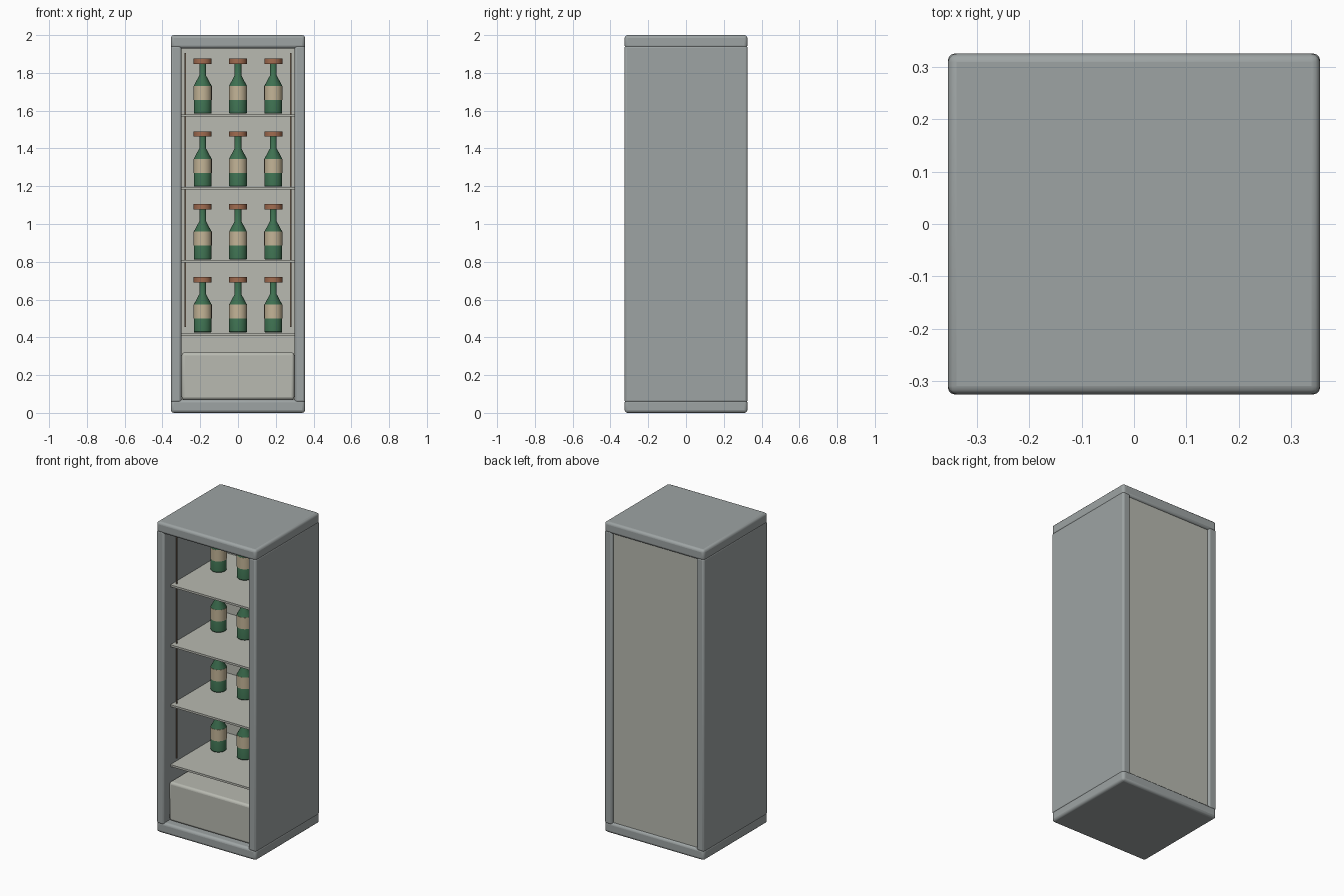
import bpy, math

if "Cube" in bpy.data.objects:
    bpy.data.objects.remove(bpy.data.objects["Cube"])


def material(name, rgb):
    m = bpy.data.materials.new(name)
    m.diffuse_color = (*rgb, 1)
    m.use_nodes = True
    m.node_tree.nodes["Principled BSDF"].inputs["Base Color"].default_value = m.diffuse_color
    return m


STEEL = material("steel", (0.34, 0.37, 0.37))
LINER = material("liner", (0.48, 0.49, 0.44))
GREEN = material("green_glass", (0.05, 0.17, 0.085))
PAPER = material("paper", (0.55, 0.46, 0.31))
COPPER = material("copper", (0.36, 0.15, 0.08))
BROWN = material("brown", (0.22, 0.16, 0.11))


def finish(obj, name, mat):
    obj.name = name
    obj.data.materials.append(mat)
    bpy.ops.object.shade_smooth_by_angle(angle=math.radians(35))
    return obj


def box(name, x0, x1, y0, y1, z0, z1, mat, bevel=0.0):
    bpy.ops.mesh.primitive_cube_add(
        size=1, location=((x0 + x1) / 2, (y0 + y1) / 2, (z0 + z1) / 2))
    o = bpy.context.object
    o.scale = (x1 - x0, y1 - y0, z1 - z0)
    bpy.ops.object.transform_apply(location=False, rotation=False, scale=True)
    if bevel:
        b = o.modifiers.new("bevel", 'BEVEL')
        b.width, b.segments = bevel, 3
    return finish(o, name, mat)


def lathe(name, profile, loc, mat, n=20):
    """Closed solid of revolution from (radius, height) pairs."""
    verts = [(r * math.cos(2 * math.pi * i / n), r * math.sin(2 * math.pi * i / n), z)
             for r, z in profile for i in range(n)]
    faces = [(k * n + i, k * n + (i + 1) % n, (k + 1) * n + (i + 1) % n, (k + 1) * n + i)
             for k in range(len(profile) - 1) for i in range(n)]
    faces += [tuple(reversed(range(n))), tuple(range(len(verts) - n, len(verts)))]
    me = bpy.data.meshes.new(name)
    me.from_pydata(verts, [], faces)
    o = bpy.data.objects.new(name, me)
    bpy.context.collection.objects.link(o)
    bpy.ops.object.select_all(action='DESELECT')
    o.select_set(True)
    bpy.context.view_layer.objects.active = o
    o.location = loc
    return finish(o, name, mat)


# Cabinet shell
W, D = 0.355, 0.325
box("cabinet_base", -W, W, -D, D, 0, 0.07, STEEL, 0.016)
box("cabinet_top", -W, W, -D, D, 1.93, 2.0, STEEL, 0.016)
for side, s in (("left", -1), ("right", 1)):
    a, b = sorted((s * 0.3, s * W))
    box(side + "_wall", a, b, -D, D, 0.055, 1.945, STEEL, 0.012)
    # Slim upright rail near the front opening
    box(side + "_rail", s * 0.279 - 0.004, s * 0.279 + 0.004,
        -0.229, -0.221, 0.455, 1.905, BROWN)
box("back_panel", -0.303, 0.303, 0.29, 0.312, 0.06, 1.94, LINER)

# Lower compartment
box("lower_housing", -0.298, 0.298, -0.28, 0.29, 0.07, 0.32, LINER, 0.015)

# Shelves with a row of bottles on each
BOTTLE = [(0.044, 0), (0.047, 0.004), (0.047, 0.148), (0.018, 0.202), (0.018, 0.27)]
for row in range(4):
    z = 0.423 + row * 0.386
    box(f"shelf_{row}", -0.3, 0.3, -0.26, 0.29, z - 0.013, z, LINER)
    for col in range(3):
        loc = ((col - 1) * 0.187, 0.07, z + 0.003)
        tag = f"_{row}_{col}"
        lathe("bottle" + tag, BOTTLE, loc, GREEN)
        lathe("label" + tag, [(0.0485, 0.073), (0.0485, 0.147)], loc, PAPER)
        lathe("cap" + tag, [(0.048, 0.264), (0.048, 0.293)], loc, COPPER)
